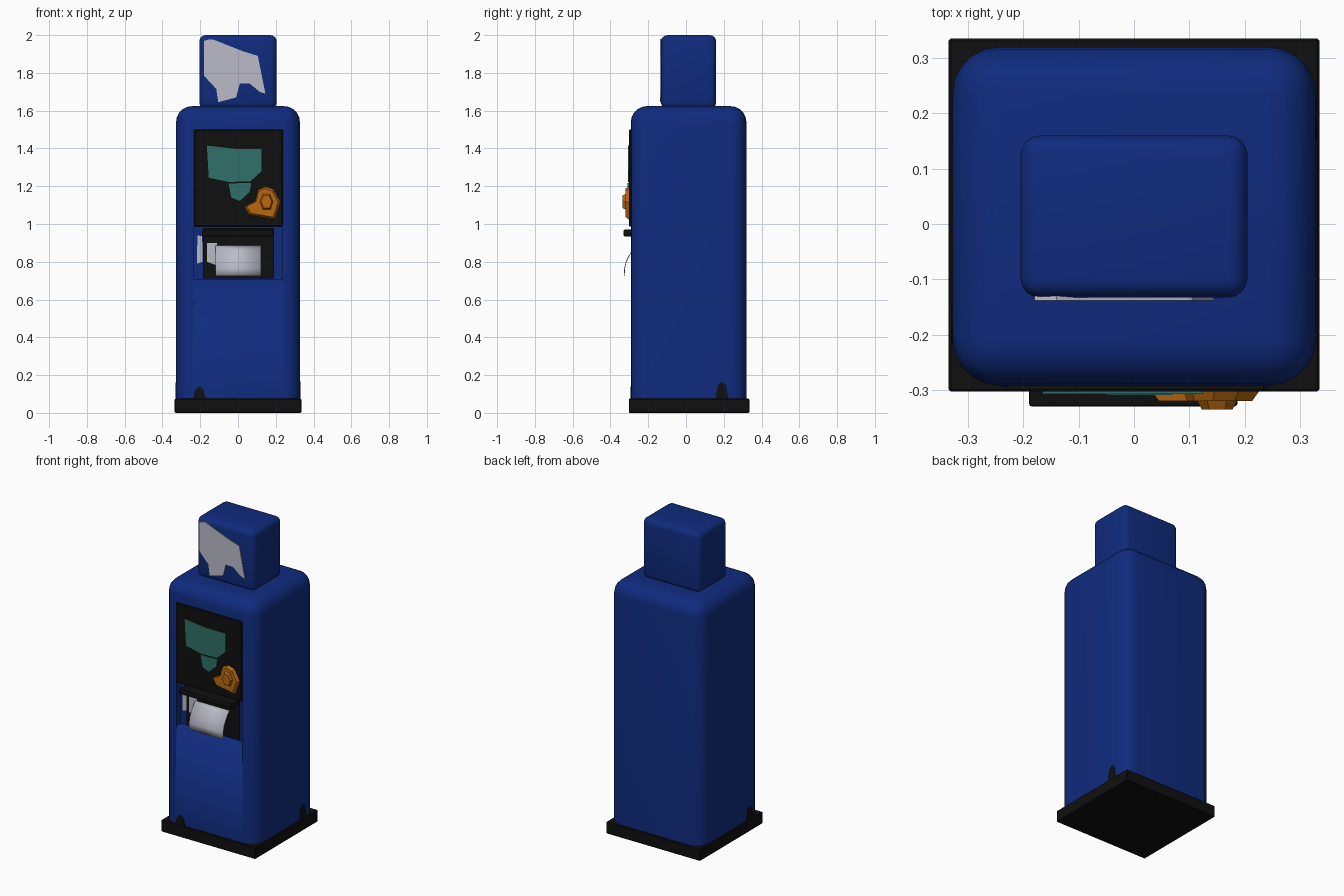
import bpy, bmesh, math

if "Cube" in bpy.data.objects:
    bpy.data.objects.remove(bpy.data.objects["Cube"])


def material(name, rgb):
    m = bpy.data.materials.new(name)
    m.diffuse_color = (*rgb, 1)
    m.use_nodes = True
    m.node_tree.nodes["Principled BSDF"].inputs["Base Color"].default_value = m.diffuse_color
    return m


BLUE = material("blue paint", (0.005, 0.024, 0.21))
BLACK = material("black plastic", (0.005, 0.005, 0.005))
WHITE = material("white paper", (0.50, 0.50, 0.58))
TEAL = material("teal screen", (0.03, 0.16, 0.14))
ORANGE = material("orange plastic", (0.48, 0.14, 0.005))


def finish(name, bm, mat, angle=35):
    bmesh.ops.recalc_face_normals(bm, faces=bm.faces[:])
    me = bpy.data.meshes.new(name)
    bm.to_mesh(me)
    bm.free()
    ob = bpy.data.objects.new(name, me)
    bpy.context.collection.objects.link(ob)
    me.materials.append(mat)
    bpy.ops.object.select_all(action='DESELECT')
    ob.select_set(True)
    bpy.context.view_layer.objects.active = ob
    bpy.ops.object.shade_smooth_by_angle(angle=math.radians(angle))
    return ob


def box(name, x, y, z, mat, bevel=0, seg=4, keep_bottom=False):
    bm = bmesh.new()
    bmesh.ops.create_cube(bm, size=1)
    for v in bm.verts:
        for i, (a, b) in enumerate((x, y, z)):
            v.co[i] = (a + b) / 2 + v.co[i] * (b - a)
    if bevel:
        edges = [e for e in bm.edges
                 if not (keep_bottom and all(v.co.z < z[0] + 0.001 for v in e.verts))]
        bmesh.ops.bevel(bm, geom=edges, offset=bevel, segments=seg,
                        profile=0.5, affect='EDGES')
    return finish(name, bm, mat)


def plate(name, pts, depth, mat, axis='y', shrink=1.0):
    """Flat outline (u, z) extruded along an axis; shrink tapers the outer face."""
    bm = bmesh.new()
    cu = sum(p[0] for p in pts) / len(pts)
    cz = sum(p[1] for p in pts) / len(pts)
    rings = []
    for d, s in ((depth[0], 1), (depth[1], shrink)):
        ring = []
        for u, z in pts:
            u, z = cu + (u - cu) * s, cz + (z - cz) * s
            ring.append(bm.verts.new((u, d, z) if axis == 'y' else (d, u, z)))
        rings.append(ring)
    a, b = rings
    bm.faces.new(a)
    bm.faces.new(b)
    for i in range(len(pts)):
        j = (i + 1) % len(pts)
        bm.faces.new((a[i], a[j], b[j], b[i]))
    return finish(name, bm, mat)


# Plinth, cabinet and head
box("plinth", (-0.335, 0.335), (-0.303, 0.335), (0, 0.075), BLACK, 0.004, 1)
body = box("cabinet", (-0.328, 0.328), (-0.292, 0.32), (0.07, 1.624), BLUE, 0.085, 5, True)
box("head", (-0.205, 0.205), (-0.133, 0.16), (1.61, 2.0), BLUE, 0.035, 4)

# Ticket recess cut into the cabinet front
cutter = box("recess_cutter", (-0.232, 0.235), (-0.4, -0.25), (0.705, 0.985), BLUE)
cutter.hide_render = True
mod = body.modifiers.new("recess", 'BOOLEAN')
mod.operation = 'DIFFERENCE'
mod.solver = 'EXACT'
mod.object = cutter
bpy.context.view_layer.objects.active = body
bpy.ops.object.modifier_apply(modifier="recess")
bpy.data.objects.remove(cutter)
box("recess_back", (-0.185, 0.19), (-0.258, -0.248), (0.712, 0.98), BLACK)
box("recess_lip", (-0.19, 0.187), (-0.33, -0.25), (0.934, 0.97), BLACK, 0.006, 2)

# Control panel with screen and keypad
box("control_panel", (-0.232, 0.238), (-0.303, -0.28), (0.988, 1.5), BLACK, 0.004, 1)
plate("screen", [(-0.165, 1.415), (-0.015, 1.398), (0.125, 1.398), (0.125, 1.28),
                 (0.065, 1.225), (-0.05, 1.223), (-0.155, 1.245)],
      (-0.302, -0.307), TEAL)
plate("keypad", [(-0.05, 1.215), (0.07, 1.217), (0.062, 1.17), (0.01, 1.122),
                 (-0.035, 1.14)], (-0.302, -0.309), TEAL)

# Orange card slot
plate("card_slot_base", [(0.03, 1.09), (0.09, 1.12), (0.105, 1.18), (0.145, 1.2),
                         (0.19, 1.185), (0.228, 1.115), (0.195, 1.022), (0.06, 1.045)],
      (-0.30, -0.32), ORANGE, shrink=0.85)
plate("card_slot_nose", [(0.11, 1.12), (0.13, 1.165), (0.17, 1.165), (0.19, 1.12),
                         (0.175, 1.07), (0.13, 1.07)],
      (-0.31, -0.335), ORANGE, shrink=0.7)

# Paper hanging out of the recess
profile = [(-0.262, 0.885), (-0.28, 0.865), (-0.30, 0.838), (-0.318, 0.803),
           (-0.327, 0.765), (-0.329, 0.725)]
bm = bmesh.new()
rows = [[bm.verts.new((x, y, z)) for x in (-0.12, 0.122)] for y, z in profile]
for p, q in zip(rows, rows[1:]):
    bm.faces.new((p[0], p[1], q[1], q[0]))
paper = finish("ticket_paper", bm, WHITE)
paper.modifiers.new("thickness", 'SOLIDIFY').thickness = 0.004
plate("spare_paper", [(-0.165, 0.9), (-0.11, 0.9), (-0.11, 0.78), (-0.165, 0.8)],
      (-0.256, -0.262), WHITE)
plate("side_label", [(-0.215, 0.94), (-0.19, 0.935), (-0.187, 0.8), (-0.217, 0.79)],
      (-0.248, -0.254), WHITE)

# White sign on the head
plate("head_sign", [(-0.18, 1.97), (-0.14, 1.98), (0.025, 1.915), (0.105, 1.89),
                    (0.145, 1.69), (0.115, 1.70), (0.06, 1.745), (0.01, 1.745),
                    (-0.01, 1.67), (-0.105, 1.645), (-0.115, 1.715), (-0.18, 1.785)],
      (-0.13, -0.138), WHITE)

# Dark scuffs at the foot of the cabinet
for name, u, top, d, axis in (("front_scuff", -0.205, 0.14, (-0.288, -0.295), 'y'),
                              ("right_scuff", 0.19, 0.165, (0.324, 0.331), 'x'),
                              ("left_scuff", -0.18, 0.16, (-0.324, -0.331), 'x')):
    plate(name, [(u - 0.035, 0.07), (u - 0.022, top - 0.02), (u, top),
                 (u + 0.022, top - 0.02), (u + 0.035, 0.07)], d, BLACK, axis)
